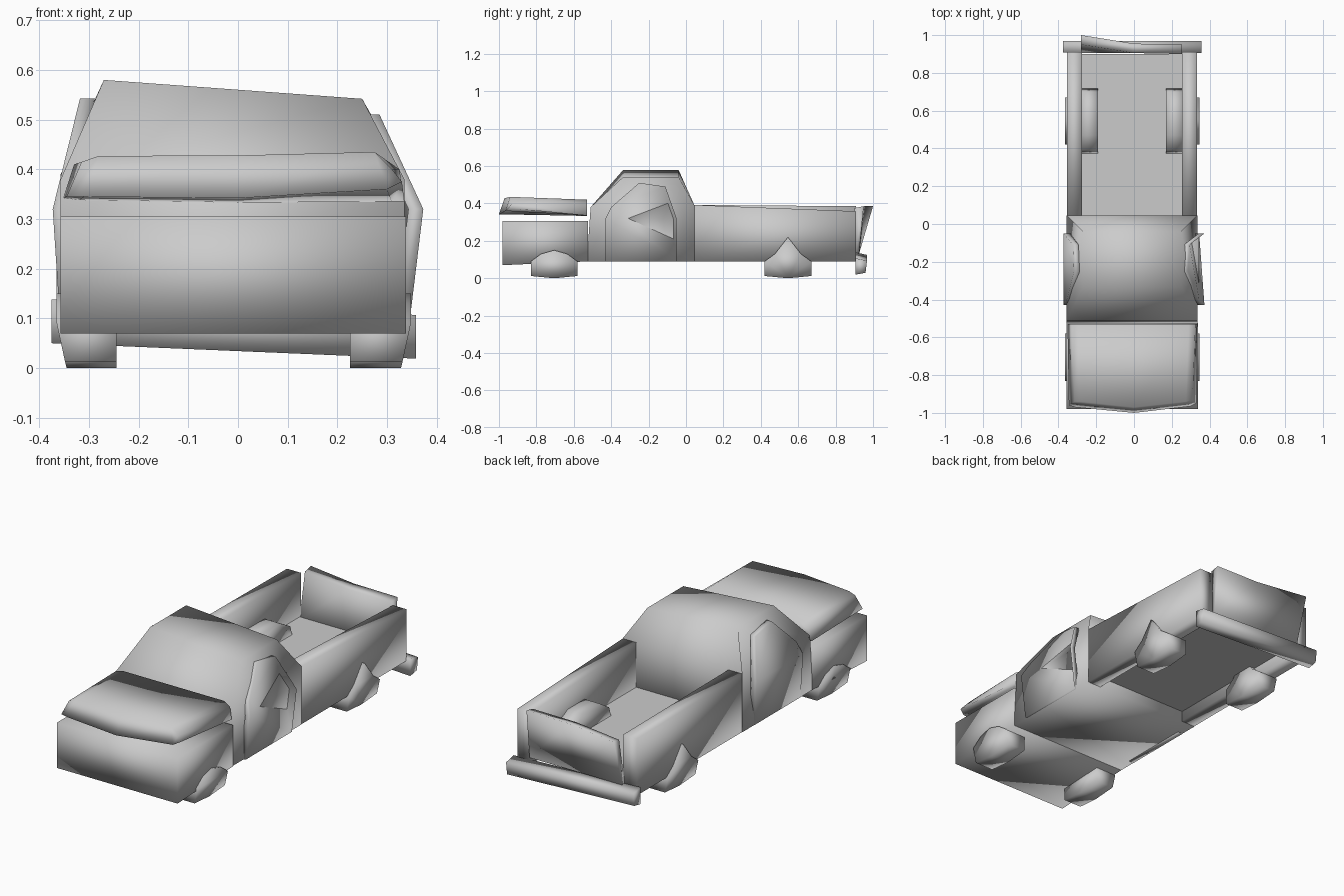
import bpy
import bmesh

cube = bpy.data.objects.get("Cube")
if cube:
    bpy.data.objects.remove(cube, do_unlink=True)

paint = bpy.data.materials.new("plain grey")
paint.use_nodes = True
GREY = (0.6, 0.6, 0.6, 1)
paint.diffuse_color = GREY
paint.node_tree.nodes["Principled BSDF"].inputs["Base Color"].default_value = GREY


def loft(name, rings, smooth=True):
    """Skin matching rings of points and cap both ends."""
    bm = bmesh.new()
    loops = [[bm.verts.new(p) for p in ring] for ring in rings]
    for a, b in zip(loops, loops[1:]):
        for i in range(len(a)):
            j = (i + 1) % len(a)
            bm.faces.new((a[i], a[j], b[j], b[i]))
    bm.faces.new(loops[0])
    bm.faces.new(loops[-1])
    bmesh.ops.recalc_face_normals(bm, faces=bm.faces)
    for f in bm.faces:
        f.smooth = smooth
    mesh = bpy.data.meshes.new(name)
    bm.to_mesh(mesh)
    bm.free()
    mesh.materials.append(paint)
    obj = bpy.data.objects.new(name, mesh)
    bpy.context.collection.objects.link(obj)
    return obj


def section(x, profile):
    """Place a (y, z) profile at one x."""
    return [(x, y, z) for y, z in profile]


def prism(name, x0, x1, profile, smooth=True):
    return loft(name, [section(x0, profile), section(x1, profile)], smooth)


# Front body, deeper at the nose
prism("front_body", -0.357, 0.338,
      [(-0.98, 0.07), (-0.98, 0.305), (-0.525, 0.305), (-0.525, 0.09)])

# Hood floating above the front body, with a pointed nose
loft("hood", [
    [(-0.352, -0.53, 0.342), (-0.345, -0.96, 0.345), (-0.315, -0.94, 0.415), (-0.33, -0.53, 0.41)],
    [(-0.32, -0.53, 0.338), (-0.31, -0.97, 0.345), (-0.28, -0.94, 0.427), (-0.29, -0.53, 0.42)],
    [(0, -0.53, 0.333), (0, -1, 0.342), (0, -0.97, 0.428), (0, -0.53, 0.42)],
    [(0.31, -0.53, 0.335), (0.3, -0.965, 0.36), (0.275, -0.94, 0.435), (0.29, -0.53, 0.42)],
    [(0.335, -0.53, 0.335), (0.33, -0.95, 0.375), (0.31, -0.93, 0.4), (0.325, -0.53, 0.4)],
])

# Cab: tapered side outlines, roof lower on the left
def cab_side(x_low, x_roof, roof):
    return [(x_low, -0.53, 0.09), (x_low, -0.51, 0.38), (x_roof, -0.335, roof),
            (x_roof, -0.04, roof), (x_low, 0.045, 0.39), (x_low, 0.045, 0.09)]


loft("cab", [cab_side(-0.357, -0.27, 0.58), cab_side(0.335, 0.25, 0.542)])

# Doors: bulging panels leaning in at the top
door_outline = [(-0.43, 0.09), (-0.43, 0.32), (-0.4, 0.38), (-0.25, 0.51),
                (-0.11, 0.49), (-0.05, 0.32), (-0.05, 0.09)]


def door(name, side, belt, sill, top, lift):
    def skin(offset):
        ring = []
        for y, z in door_outline:
            if z <= 0.32:
                x = sill + (belt - sill) * (z - 0.09) / 0.23
            else:
                x = belt + (top - belt) * (z - 0.32) / 0.19
                z += lift * (z - 0.32) / 0.19
            ring.append((side * (x - offset), y, z))
        return ring
    loft(name, [skin(0.03), skin(0)])


door("right_door", -1, 0.373, 0.358, 0.318, 0.033)
door("left_door", 1, 0.373, 0.345, 0.285, 0)

# Bed: floor and two thick side walls
prism("bed_floor", -0.29, 0.27,
      [(0.03, 0.145), (0.03, 0.16), (0.9, 0.16), (0.9, 0.145)], smooth=False)
for name, x0, x1, rear in (("right_bed_wall", -0.355, -0.275, 0.385),
                           ("left_bed_wall", 0.255, 0.333, 0.358)):
    prism(name, x0, x1, [(0.043, 0.09), (0.043, 0.392), (0.91, rear), (0.91, 0.09)])

# Wheel arches inside the bed
arch = [(0.37, 0.15), (0.39, 0.21), (0.47, 0.26), (0.61, 0.26), (0.7, 0.21), (0.72, 0.15)]
prism("right_wheel_arch", -0.285, -0.19, arch)
prism("left_wheel_arch", 0.17, 0.265, arch)

# Wheels: blunt blocks with a peaked top showing through the body sides
for end, y, peak in (("front", -0.705, 0.15), ("rear", 0.545, 0.22)):
    shape = [(-0.125, 0.012), (0, 0), (0.125, 0.012), (0.125, 0.09),
             (0.07, 0.13), (0, peak), (-0.07, 0.13), (-0.125, 0.09)]
    for name, side, inner, outer in (("right", -1, 0.245, 0.345), ("left", 1, 0.225, 0.328)):
        inside = [(side * inner, y + dy, z) for dy, z in shape]
        outside = [(side * (outer + 0.02 * min(1, z / 0.08)), y + dy, z) for dy, z in shape]
        loft(f"{end}_{name}_wheel", [inside, outside])

# Tailgate, bent and leaning backward
loft("tailgate", [
    [(x, 0.905, 0.14), (x, back - 0.05, 0.375), (x, back, 0.385), (x, 0.925, 0.13)]
    for x, back in ((-0.28, 1.0), (0, 0.955), (0.253, 0.95))
])

# Rear bumper, drooping toward the left
loft("rear_bumper", [
    [(x, y, low), (x, y, low + 0.088), (x, 0.968, low + 0.075), (x, 0.96, low + 0.01)]
    for x, y, low in ((-0.375, 0.908, 0.05), (0.358, 0.905, 0.019))
])
